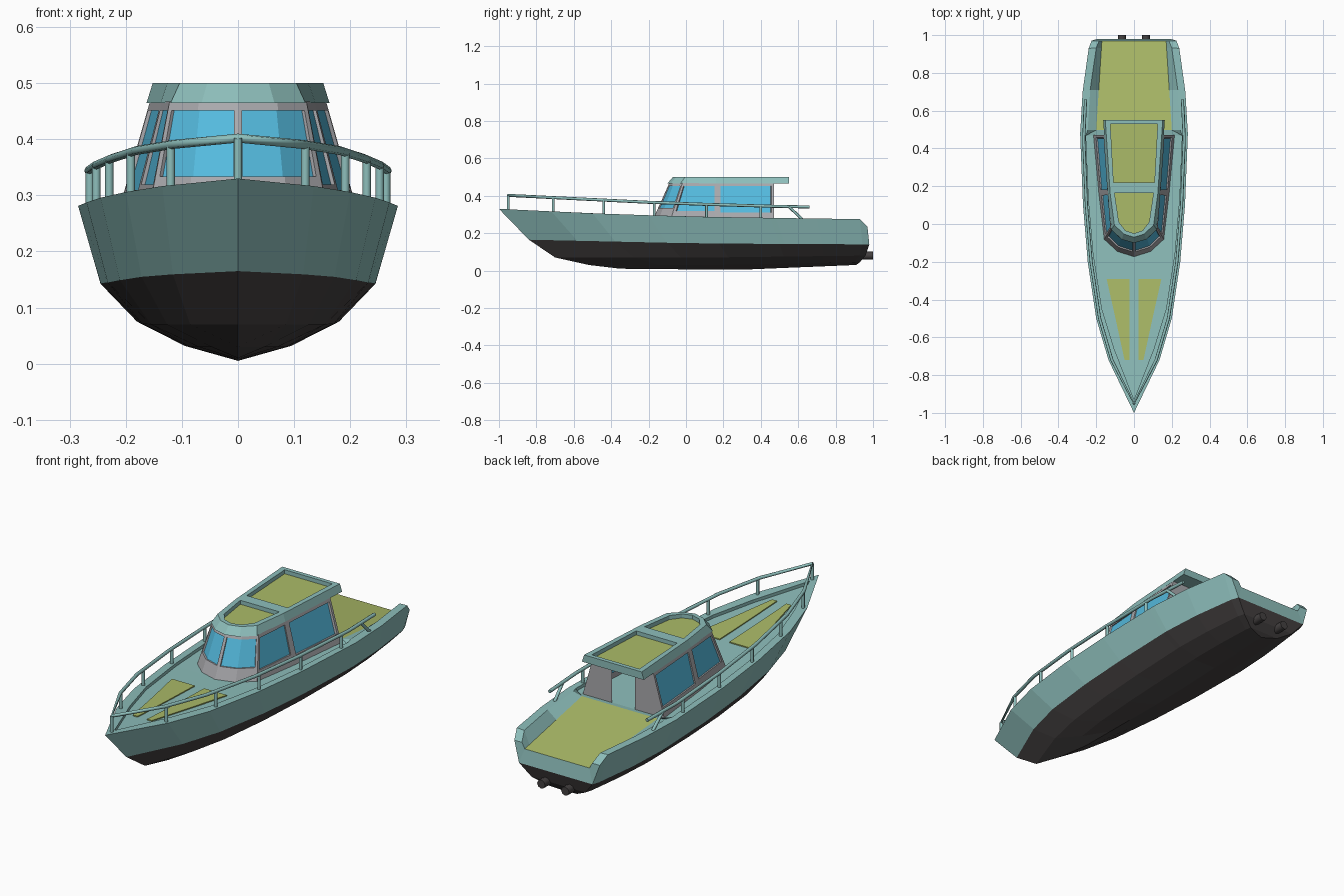
import bpy, bmesh
from mathutils import Vector

if "Cube" in bpy.data.objects:
    bpy.data.objects.remove(bpy.data.objects["Cube"])


def mat(name, col):
    m = bpy.data.materials.new(name)
    m.diffuse_color = (*col, 1)
    m.use_nodes = True
    m.node_tree.nodes["Principled BSDF"].inputs["Base Color"].default_value = m.diffuse_color
    return m


TEAL = mat("teal_paint", (0.27, 0.52, 0.50))
GREEN = mat("green_decking", (0.41, 0.50, 0.14))
DARK = mat("dark_antifouling", (0.058, 0.052, 0.052))
GREY = mat("grey_frame", (0.40, 0.40, 0.42))
GLASS = mat("blue_glass", (0.09, 0.50, 0.74))


def interp(table, y):
    for (a, va), (b, vb) in zip(table, table[1:]):
        if y <= b:
            return va + (vb - va) * max(0, (y - a) / (b - a))
    return table[-1][1]


def make(name, faces, mats):
    """faces: list of (points, material index); coincident points are welded."""
    bm = bmesh.new()
    for pts, mi in faces:
        f = bm.faces.new([bm.verts.new(p) for p in pts])
        f.material_index = mi
    bmesh.ops.remove_doubles(bm, verts=bm.verts, dist=0.0005)
    bmesh.ops.recalc_face_normals(bm, faces=bm.faces)
    me = bpy.data.meshes.new(name)
    bm.to_mesh(me)
    bm.free()
    for m in mats:
        me.materials.append(m)
    ob = bpy.data.objects.new(name, me)
    bpy.context.collection.objects.link(ob)
    return ob


def flip(p):
    return Vector((-p[0], p[1], p[2]))


def prism(name, low, high, material):
    """Solid between two matching closed outlines."""
    n = len(low)
    faces = [(low[::-1], 0), (high, 0)]
    faces += [([low[i], low[(i + 1) % n], high[(i + 1) % n], high[i]], 0) for i in range(n)]
    return make(name, faces, [material])


def tubes(name, paths, radius, material):
    cu = bpy.data.curves.new(name, "CURVE")
    cu.dimensions = "3D"
    cu.bevel_depth, cu.bevel_resolution, cu.use_fill_caps = radius, 2, True
    for path in paths:
        sp = cu.splines.new("POLY")
        sp.points.add(len(path) - 1)
        for pt, p in zip(sp.points, path):
            pt.co = (*p, 1)
    cu.materials.append(material)
    ob = bpy.data.objects.new(name, cu)
    bpy.context.collection.objects.link(ob)


# Sheer line: half width and height along the boat
HALF = [(-1, 0), (-.72, .135), (-.5, .2), (-.2, .245), (.1, .27), (.45, .284),
        (.48, .285), (.7, .272), (.93, .24), (.97, .225)]
SHEER = [(-1, .33), (-.5, .306), (0, .289), (.5, .281), (.93, .275), (.97, .235)]
FLOOR = [(.47, .272), (.97, .208)]


def deck_z(y):
    return interp(SHEER, y) - .015 if y < .47 else interp(FLOOR, y)


# Hull rows: start y, end y, widest half width, heights at bow / middle / stern
ROWS = [(-.35, .91, 0, .01, .004, .03), (-.52, .93, .1, .03, .03, .045),
        (-.7, .96, .18, .07, .07, .08), (-.84, .98, .245, .165, .145, .14)]


def station(ys):
    t = (ys + 1) / 1.97
    w = interp(HALF, ys)
    pts = []
    for y0, y1, wide, za, zb, zc in ROWS:
        z = interp([(0, za), (.5, zb), (1, zc)], t)
        pts.append(Vector((wide * w / .285, y0 + (y1 - y0) * t, z)))
    pts.append(Vector((w, ys, interp(SHEER, ys))))
    yi = -.93 + 1.9 * t
    aft = ys > .47
    inner = max(0, w - (.04 if aft else .03))
    edge = interp([(.48, .2), (.97, .17)], ys) if aft else inner
    pts.append(Vector((inner, yi, interp(SHEER, yi))))
    pts.append(Vector((edge, yi, deck_z(ys if aft else yi))))
    return pts


# Hull, rim, deck and sloping cockpit floor
sts = [station(y) for y, _ in HALF]
faces = []
for k, (a, b) in enumerate(zip(sts, sts[1:])):
    for j in range(6):
        quad = [a[j], b[j], b[j + 1], a[j + 1]]
        mi = 1 if j < 3 else 0
        faces += [(quad, mi), ([flip(p) for p in quad], mi)]
    faces.append(([a[6], b[6], flip(b[6]), flip(a[6])], 2 if HALF[k][0] > .46 else 0))
# Transom
e = sts[-1]
for j in range(3):
    faces.append(([e[j], e[j + 1], flip(e[j + 1]), flip(e[j])], 1))
faces.append(([e[3], e[6], flip(e[6]), flip(e[3])], 0))
cheek = [e[3], e[4], e[5], e[6]]
faces += [(cheek, 0), ([flip(p) for p in cheek], 0)]
make("hull", faces, [TEAL, DARK, GREEN])

# Foredeck panels
for s, side in ((1, "right"), (-1, "left")):
    shape = [(.025, -.29), (.145, -.29), (.098, -.5), (.05, -.72), (.025, -.72), (.025, -.5)]
    low, high = ([Vector((s * x, y, deck_z(y) + h)) for x, y in shape] for h in (-.003, .005))
    prism("foredeck_panel_" + side, low, high, GREEN)

# Cabin walls with recessed panes; outlines run from the bow centre aft
BASE = [(0, -.18), (.09, -.15), (.16, -.085), (.188, .165), (.215, .47)]
TOP = [(0, -.09), (.07, -.07), (.122, -.02), (.136, .165), (.157, .47)]
PANES = [(.1, 1, .34), (0, .88, .34), (.06, .94, .27), (.06, .96, .22)]
ZB, ZT = .265, .467


def recess(p):
    return Vector((p.x * .96, .2 + (p.y - .2) * .98, p.z))


faces = []
for i, (u0, u1, v0) in enumerate(PANES):
    A, B = (Vector((*BASE[k], ZB)) for k in (i, i + 1))
    D, C = (Vector((*TOP[k], ZT)) for k in (i, i + 1))

    def at(u, v):
        return A.lerp(B, u).lerp(D.lerp(C, u), v)
    outer = [at(0, 0), at(1, 0), at(1, 1), at(0, 1)]
    inner = [at(u0, v0), at(u1, v0), at(u1, .92), at(u0, .92)]
    deep = [recess(p) for p in inner]
    cell = [(deep, 1)]
    for k in range(4):
        if (k == 1 and u1 == 1) or (k == 3 and u0 == 0):
            # pane wraps round this corner: only frame above and below it
            continue
        n = (k + 1) % 4
        cell += [([outer[k], outer[n], inner[n], inner[k]], 0),
                 ([inner[k], inner[n], deep[n], deep[k]], 0)]
    for pts, mi in cell:
        faces += [(pts, mi), ([flip(p) for p in pts], mi)]
# Rear walls either side of the doorway
rear = [Vector((.06, .47, ZB)), Vector((.215, .47, ZB)),
        Vector((.157, .47, ZT)), Vector((.06, .47, ZT))]
faces += [(rear, 0), ([flip(p) for p in rear], 0)]
make("cabin", faces, [GREY, GLASS])


def outline(half, z):
    """Closed outline from a half outline that starts on the centre line."""
    return [Vector((x, y, z)) for x, y in half] + \
           [Vector((-x, y, z)) for x, y in reversed(half) if x > 0]


# Roof with two recessed hatches
roof = prism("roof",
             outline([(0, -.1), (.065, -.082), (.12, -.03), (.138, .16), (.163, .55)], .465),
             outline([(0, -.07), (.055, -.053), (.104, -.005), (.126, .16), (.152, .55)], .5),
             TEAL)
HATCHES = {"front": [(0, -.05), (.045, -.035), (.08, .01), (.103, .165)],
           "rear": [(0, .22), (.108, .22), (.125, .53)]}
for name, half in HATCHES.items():
    cutter = prism("hatch_cutter_" + name, outline(half, .478), outline(half, .52), TEAL)
    cutter.hide_render = True
    cutter.hide_viewport = True
    mod = roof.modifiers.new("hatch_" + name, "BOOLEAN")
    mod.operation, mod.solver, mod.object = "DIFFERENCE", "EXACT", cutter
    prism("roof_panel_" + name, outline(half, .476), outline(half, .481), GREEN)

# Guard rail, posts and aft braces
RAIL = [(-.95, .402), (-.2, .365), (.3, .347), (.66, .34)]


def rail(y):
    return Vector((0 if y < -.94 else interp(HALF, y) - .018, y, interp(RAIL, y)))


side = [rail(y) for y in (-.95, -.72, -.5, -.2, .1, .45, .66)]
tubes("guard_rail", [[flip(p) for p in side[:0:-1]] + side], .008, TEAL)
posts = []
for y in (-.95, -.71, -.44, -.17, .11, .4):
    p = rail(y)
    foot = Vector((p.x, y, interp(SHEER, y) - .01))
    posts.append([foot, p])
    if p.x > 0:
        posts.append([flip(foot), flip(p)])
brace = [rail(.55), Vector((rail(.62).x, .62, .275))]
posts += [brace, [flip(p) for p in brace]]
tubes("rail_posts", posts, .0075, TEAL)

# Exhaust pipes
tubes("exhausts", [[(s * .063, .9, .08), (s * .063, 1, .08)] for s in (1, -1)], .021, DARK)
